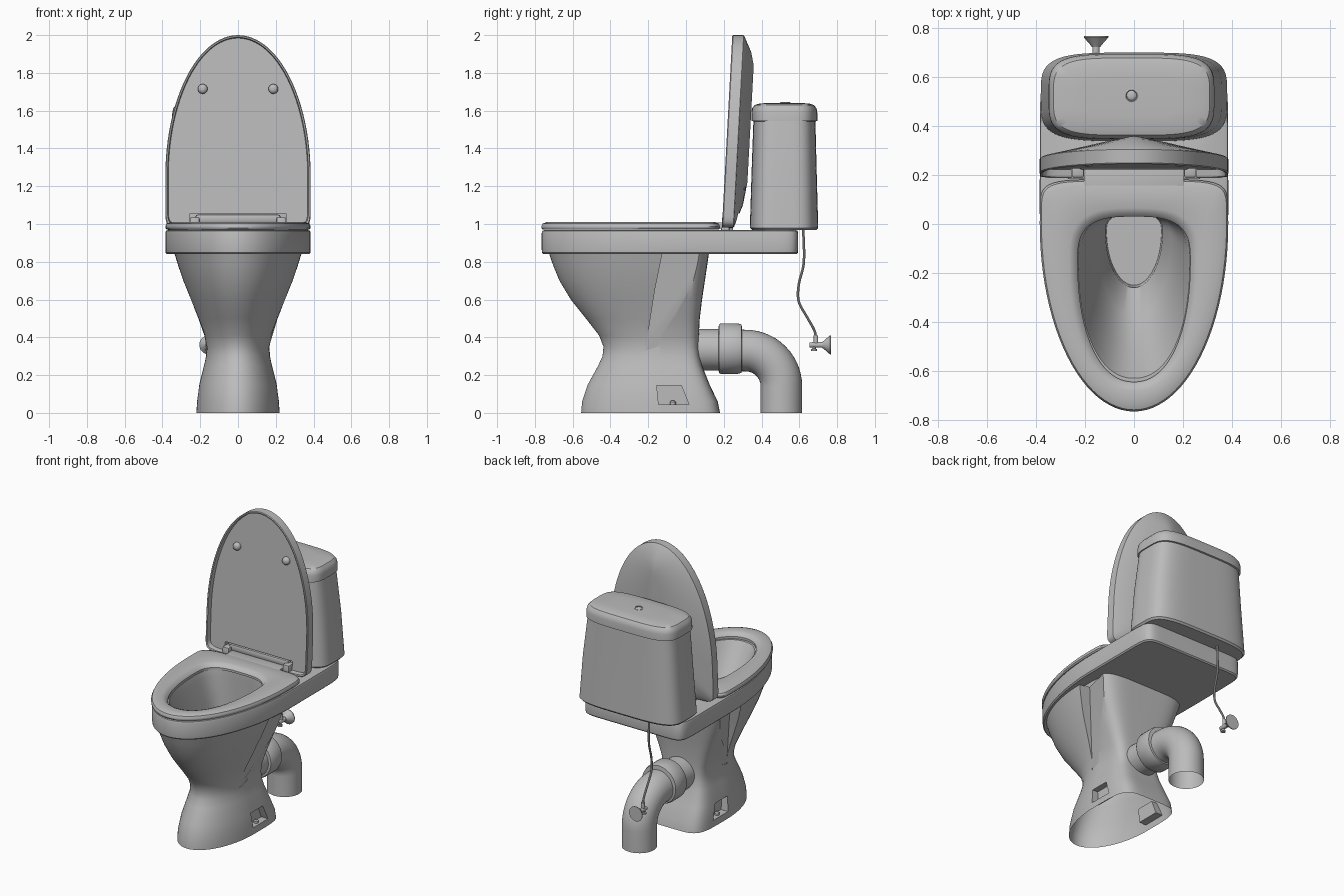
import bpy, bmesh, math
from mathutils import Vector

if "Cube" in bpy.data.objects:
    bpy.data.objects.remove(bpy.data.objects["Cube"])

grey = bpy.data.materials.new("ceramic_grey")
grey.use_nodes = True
grey.diffuse_color = (0.5, 0.5, 0.5, 1)
grey.node_tree.nodes["Principled BSDF"].inputs["Base Color"].default_value = (0.5, 0.5, 0.5, 1)


def finish(name, bm):
    bmesh.ops.recalc_face_normals(bm, faces=bm.faces)
    me = bpy.data.meshes.new(name)
    bm.to_mesh(me)
    bm.free()
    me.materials.append(grey)
    me.shade_smooth()
    me.set_sharp_from_angle(angle=math.radians(35))
    ob = bpy.data.objects.new(name, me)
    bpy.context.scene.collection.objects.link(ob)
    return ob


def egg(hw, yf, yb, yc, nf=2, nb=2, count=96):
    """Closed outline: half width, front end, back end, widest place, squareness of each end."""
    pts = []
    for i in range(count):
        a = 2 * math.pi * i / count
        c, s = math.cos(a), math.sin(a)
        e, reach = (2 / nb, yb - yc) if s >= 0 else (2 / nf, yc - yf)
        pts.append((math.copysign(abs(c) ** e, c) * hw, yc + math.copysign(abs(s) ** e, s) * reach))
    return pts


def level(outline, z):
    return [Vector((x, y, z)) for x, y in outline]


def loft(name, rings, start=True, end=True):
    bm = bmesh.new()
    rows = [[bm.verts.new(p) for p in r] for r in rings]
    n = len(rows[0])
    for a, b in zip(rows, rows[1:]):
        for i in range(n):
            j = (i + 1) % n
            bm.faces.new((a[i], a[j], b[j], b[i]))
    if start:
        bm.faces.new(rows[0][::-1])
    if end:
        bm.faces.new(rows[-1])
    return finish(name, bm)


def lathe(name, profile, origin, axis, count=32):
    """Turned part from (radius, distance) pairs along an axis."""
    q = Vector(axis).to_track_quat('Z', 'Y')
    ring = [(math.cos(2 * math.pi * i / count), math.sin(2 * math.pi * i / count)) for i in range(count)]
    return loft(name, [[Vector(origin) + q @ Vector((c * r, s * r, d)) for c, s in ring] for r, d in profile])


def box(name, lo, hi, bevel=0.006):
    bm = bmesh.new()
    bmesh.ops.create_cube(bm, size=1)
    for v in bm.verts:
        v.co = [a + (b - a) * (c + 0.5) for a, b, c in zip(lo, hi, v.co)]
    if bevel:
        bmesh.ops.bevel(bm, geom=bm.edges[:], offset=bevel, segments=2, profile=0.5, affect='EDGES')
    return finish(name, bm)


def tube(name, pts, r, count=24):
    """Round open tube along a path lying in a plane of constant x."""
    rings = []
    for i, p in enumerate(pts):
        t = (pts[min(i + 1, len(pts) - 1)] - pts[max(i - 1, 0)]).normalized()
        side = Vector((1, 0, 0))
        up = t.cross(side)
        rings.append([p + r * (side * math.cos(2 * math.pi * k / count) + up * math.sin(2 * math.pi * k / count))
                      for k in range(count)])
    return loft(name, rings, False, False)


def cut(ob, cutters):
    for c in cutters:
        m = ob.modifiers.new("cut", 'BOOLEAN')
        m.operation, m.solver, m.object = 'DIFFERENCE', 'EXACT', c
        c.hide_render = True
    dg = bpy.context.evaluated_depsgraph_get()
    me = bpy.data.meshes.new_from_object(ob.evaluated_get(dg))
    ob.modifiers.clear()
    ob.data = me
    for c in cutters:
        bpy.data.objects.remove(c)
    me.shade_smooth()
    me.set_sharp_from_angle(angle=math.radians(35))


# Pedestal: height, half width, front, back
sections = [(0, .22, -.555, .18), (.06, .217, -.55, .168), (.15, .205, -.52, .125), (.25, .18, -.465, .085),
            (.3, .169, -.442, .073), (.35, .167, -.437, .068), (.41, .178, -.46, .068), (.5, .21, -.53, .073),
            (.6, .25, -.61, .085), (.7, .29, -.67, .1), (.78, .317, -.703, .112), (.85, .338, -.727, .122)]
pedestal = loft("pedestal", [level(egg(w, f, b, -.13, 2, 5), z) for z, w, f, b in sections])
cutters = []
for s in (1, -1):
    # tapering side recess with a curved front edge
    side = [(.158, -.215, .33), (.163, -.15, .35), (.335, .14, .87), (.26, -.12, .87), (.212, -.165, .65)]
    cutters.append(loft("recess_cutter", [[Vector((s * x, y, z)) for x, y, z in side],
                                          [Vector((s * .6, y, z)) for x, y, z in side]]))
    # bolt pocket
    quad = [(-.155, .145), (-.025, .145), (.015, .045), (-.145, .045)]
    cutters.append(loft("pocket_cutter", [[Vector((s * x, y, z)) for y, z in quad] for x in (.165, .4)]))
cut(pedestal, cutters)
bm = bmesh.new()
bm.from_mesh(pedestal.data)
ends = [f for f in bm.faces if abs(f.normal.z) > .99 and (f.calc_center_median().z < .01 or f.calc_center_median().z > .845)]
bmesh.ops.delete(bm, geom=ends, context='FACES')
bm.to_mesh(pedestal.data)
bm.free()
for s in (1, -1):
    lathe("floor_bolt", [(.016, 0), (.016, .012), (.008, .02)], (s * .187, -.07, .045), (0, 0, 1), 12)


# Rim slab with bowl
def slab(d):
    return egg(.385 - d, -.764 + d, .594 - d, .04, 2, 14)


loft("rim_and_bowl", [
    level(egg(.3, -.66, .08, -.13, 2, 5), .842), level(slab(.01), .84), level(slab(.002), .848),
    level(slab(0), .865), level(slab(0), .952), level(slab(.004), .964), level(slab(.016), .969),
    level(egg(.228, -.63, .04, -.15, 2.2, 3), .969), level(egg(.216, -.605, .04, -.15, 2.2, 3), .93),
    level(egg(.19, -.51, .045, -.12, 2, 3), .78), level(egg(.15, -.38, .045, -.06, 2, 3), .62),
    level(egg(.117, -.26, .04, -.03, 2, 3), .5), level(egg(.112, -.25, .04, -.03, 2, 3), .42)], False, True)


# Seat ring
def seat(d):
    return egg(.385 - d, -.766 + d, .182 - d, .0, 2, 6)


def hole(d):
    return egg(.22 + d, -.635 - d, .02 + d, -.15, 2.2, 3)


loft("seat", [level(hole(.01), .97), level(seat(.008), .97), level(seat(.001), .978), level(seat(0), .988),
              level(seat(.007), 1.002), level(seat(.028), 1.01), level(hole(.045), 1.01),
              level(hole(.025), 1.003), level(hole(.01), .985), level(hole(.01), .97)], False, False)
box("seat_tongue", (-.205, .1, .975), (.205, .245, 1.009))
box("hinge_bar", (-.225, .222, 1.005), (.225, .262, 1.05), .012)
for s in (1, -1):
    xs = sorted((s * .205, s * .252))
    box("hinge_bracket", (xs[0], .19, .965), (xs[1], .25, 1.035))
    box("hinge_foot", (xs[0] - .02, .185, .965), (xs[1] + .02, .23, .982))


# Raised lid, leaning back: height runs along the outline, depth through it
def lid_ring(depth, outline):
    return [Vector((x, .19 + .054 * (-v - .98) + depth, -v)) for x, v in outline]


def lid_edge(d):
    return egg(.385 - d, -2.0 + d, -.98 - d, -1.25, 2, 14)


lid = loft("lid", [lid_ring(.032, lid_edge(.016)), lid_ring(.002, lid_edge(.012)), lid_ring(0, lid_edge(.004)),
                   lid_ring(.005, lid_edge(0)), lid_ring(.06, lid_edge(0)), lid_ring(.064, lid_edge(.005)),
                   lid_ring(.105, egg(.17, -1.91, -1.1, -1.3, 2, 3)),
                   lid_ring(.122, egg(.05, -1.84, -1.22, -1.5, 2, 2))])
cut(lid, [box("notch_cutter", (-.255, .1, .9), (.255, .5, 1.055), 0)])
for s in (1, -1):
    lathe("lid_bumper", [(.026, -.005), (.026, .012), (.02, .022), (.01, .027)],
          (s * .187, .262, 1.715), (0, -1, 0), 20)


# Cistern
def tank(hw, y0, y1, x=0):
    return [(px + x, py) for px, py in egg(hw, y0, y1, (y0 + y1) / 2, 4, 4)]


loft("cistern", [level(tank(.37, .35, .69), .968), level(tank(.381, .338, .7), .98),
                 level(tank(.358, .347, .692), 1.27), level(tank(.33, .357, .685, -.008), 1.55)])
loft("cistern_lid", [level(tank(hw, .346 + d, .695 - d, -.01), z) for hw, d, z in
                     ((.328, .011, 1.543), (.339, 0, 1.546), (.338, 0, 1.59), (.333, .004, 1.612),
                      (.319, .017, 1.63), (.29, .044, 1.638), (.2, .094, 1.641))])
lathe("flush_button", [(.028, 0), (.028, .006), (.023, .009), (.02, .004), (.017, .007), (.008, .009)],
      (-.01, .525, 1.637), (0, 0, 1), 24)

# Waste pipe and collar
bend = [Vector((0, .315 + .19 * math.sin(a), .14 + .19 * math.cos(a)))
        for a in (math.pi / 2 * i / 14 for i in range(15))]
tube("waste_pipe", [Vector((0, .03, .335)), Vector((0, .2, .333))] + bend + [Vector((0, .505, 0))], .11, 40)
lathe("pipe_collar", [(.105, 0), (.128, .002), (.134, .012), (.134, .1), (.128, .122), (.108, .125)],
      (0, .172, .34), (0, 1, 0), 40)

# Supply hose, drawn through a few points
way = [Vector((-.155, y, z)) for y, z in
       ((.62, .98), (.624, .8), (.597, .68), (.597, .59), (.645, .5), (.682, .43), (.69, .36))]
path = []
for i in range(len(way) - 1):
    p0, p1, p2, p3 = (way[max(0, min(len(way) - 1, i + k))] for k in (-1, 0, 1, 2))
    for k in range(6):
        t = k / 6
        path.append(p1 + t / 2 * (p2 - p0 + t * (2 * p0 - 5 * p1 + 4 * p2 - p3 + t * (3 * p1 - p0 - 3 * p2 + p3))))
tube("supply_hose", path + [way[-1]], .007, 10)

# Wall valve
lathe("hose_nut", [(.012, 0), (.012, .05)], (-.155, .688, .36), (0, 0, 1), 12)
lathe("valve_body", [(.013, -.025), (.015, 0), (.015, .06)], (-.155, .68, .36), (0, 1, 0), 16)
lathe("wall_rosette", [(.017, 0), (.022, .008), (.05, .04), (.05, .045)], (-.155, .722, .36), (0, 1, 0), 24)
lathe("valve_handle", [(.009, 0), (.009, .02), (.016, .022), (.016, .032)], (-.155, .678, .36), (0, 0, -1), 12)
